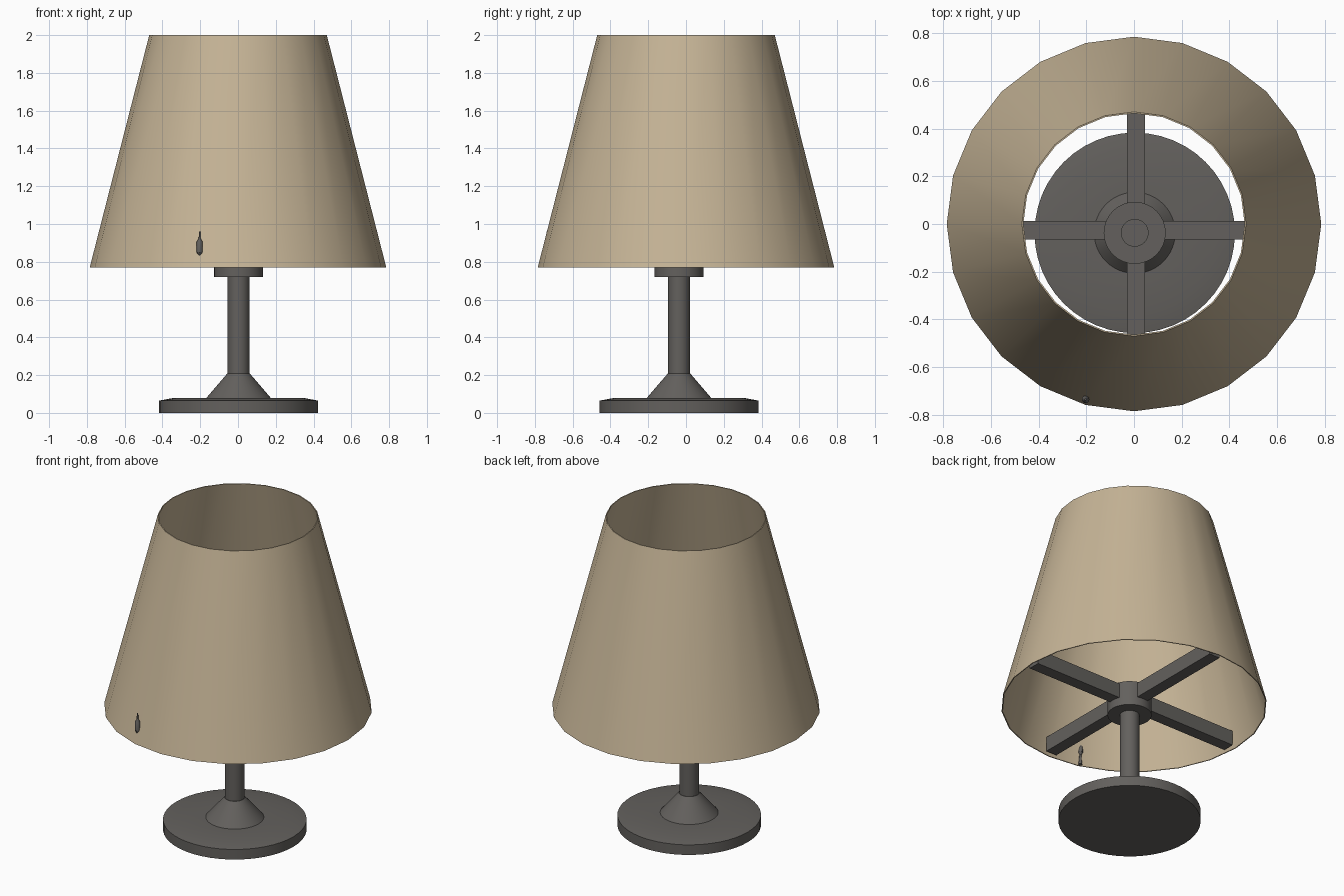
import bpy, math

if "Cube" in bpy.data.objects:
    bpy.data.objects.remove(bpy.data.objects["Cube"])

def material(name, rgb):
    m = bpy.data.materials.new(name)
    m.diffuse_color = (*rgb, 1)
    m.use_nodes = True
    m.node_tree.nodes["Principled BSDF"].inputs["Base Color"].default_value = m.diffuse_color
    return m

TAN = material("tan fabric", (0.56, 0.455, 0.305))
GREY = material("dark grey metal", (0.125, 0.118, 0.110))

def lathe(name, profile, sides, centre, mat, closed=False):
    """Spin (radius, z) points round a vertical axis; capped unless closed into a loop."""
    verts, faces = [], []
    for r, z in profile:
        for i in range(sides):
            a = 2 * math.pi * i / sides
            verts.append((r * math.cos(a), r * math.sin(a), z))
    n = len(profile)
    for k in range(n if closed else n - 1):
        k2 = (k + 1) % n
        for i in range(sides):
            j = (i + 1) % sides
            faces.append((k * sides + i, k * sides + j, k2 * sides + j, k2 * sides + i))
    if not closed:
        faces.append(tuple(reversed(range(sides))))
        faces.append(tuple(range((n - 1) * sides, n * sides)))
    return add(name, verts, faces, (*centre, 0), mat)

def add(name, verts, faces, loc, mat, smooth=True):
    me = bpy.data.meshes.new(name)
    me.from_pydata(verts, [], faces)
    me.materials.append(mat)
    ob = bpy.data.objects.new(name, me)
    ob.location = loc
    bpy.context.collection.objects.link(ob)
    if smooth:
        bpy.ops.object.select_all(action='DESELECT')
        ob.select_set(True)
        bpy.context.view_layer.objects.active = ob
        bpy.ops.object.shade_smooth_by_angle(angle=math.radians(30))
    return ob

def box(name, x0, x1, y0, y1, z0, z1, mat):
    v = [(x, y, z) for x in (x0, x1) for y in (y0, y1) for z in (z0, z1)]
    f = [(0, 1, 3, 2), (4, 6, 7, 5), (0, 4, 5, 1), (2, 3, 7, 6), (0, 2, 6, 4), (1, 5, 7, 3)]
    return add(name, v, f, (0, 0, 0), mat, smooth=False)

STAND = (0.003, -0.037)

# Thin 24-sided tapered shade, open at both ends
lathe("shade", [(0.785, 0.77), (0.47, 2.0), (0.464, 2.0), (0.779, 0.77)],
      24, (0, 0), TAN, closed=True)

# Round base with gently raised top and cone collar
lathe("base", [(0.42, 0), (0.42, 0.065), (0.34, 0.08), (0.17, 0.08), (0.06, 0.208)],
      48, STAND, GREY)

# Stem and hub
lathe("stem", [(0.058, 0.19), (0.058, 0.885)], 32, STAND, GREY)
lathe("hub", [(0.13, 0.72), (0.13, 0.878)], 32, STAND, GREY)

# Four arms holding the shade
box("left_arm", -0.75, -0.05, -0.064, 0.012, 0.775, 0.87, GREY)
box("right_arm", 0.05, 0.75, -0.064, 0.012, 0.775, 0.87, GREY)
box("front_arm", -0.03, 0.046, -0.75, -0.09, 0.775, 0.87, GREY)
box("back_arm", -0.03, 0.046, 0.02, 0.75, 0.775, 0.87, GREY)

# Small pull knob poking through the shade's front
lathe("pull_knob", [(0.012, 0.77), (0.008, 0.80), (0.006, 0.835), (0.016, 0.85),
                    (0.016, 0.905), (0.005, 0.925), (0.004, 0.96)],
      12, (-0.203, -0.735), GREY)
